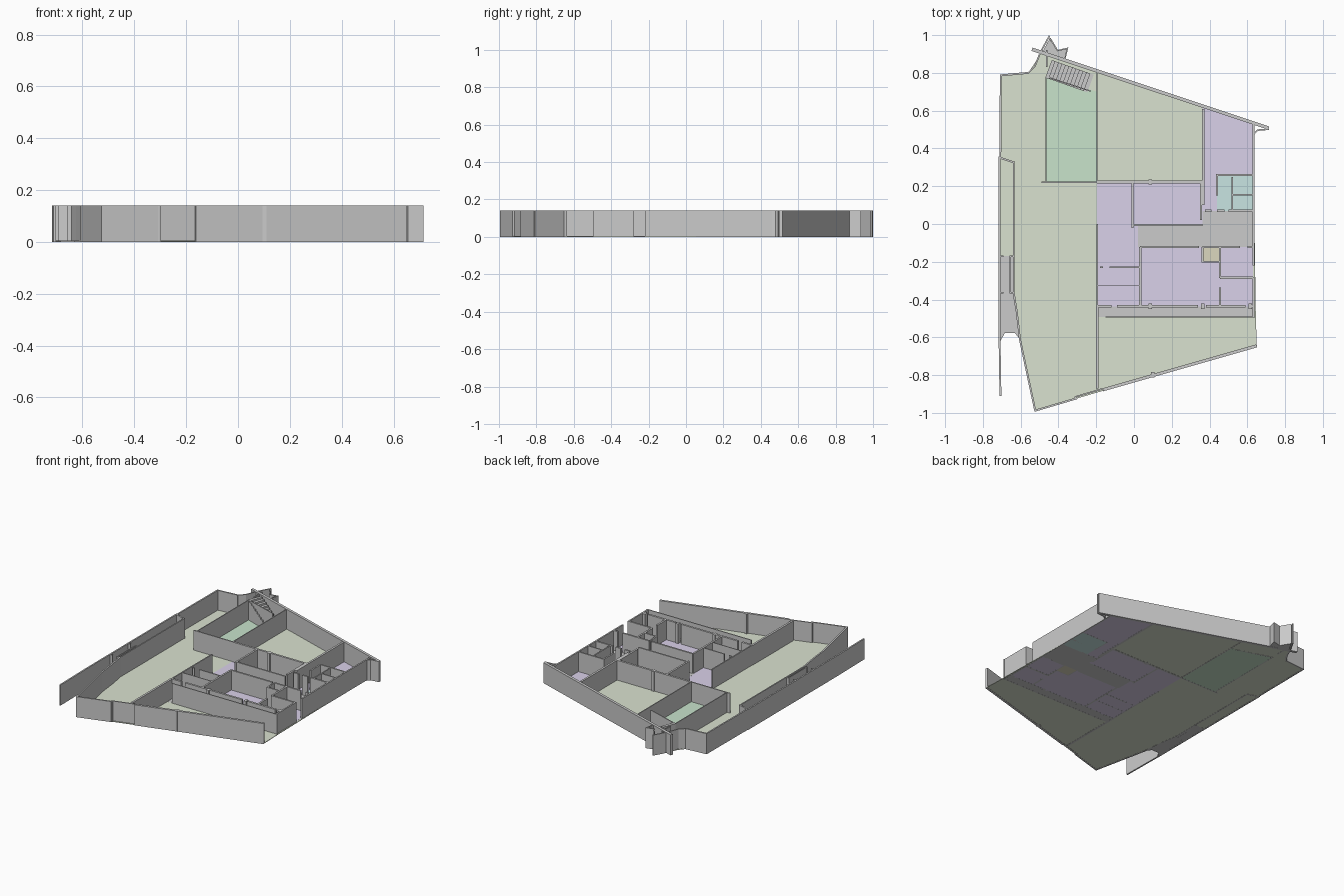
import bpy, bmesh
from mathutils import Vector

if "Cube" in bpy.data.objects:
    bpy.data.objects.remove(bpy.data.objects["Cube"])

H = 0.14                                   # wall height
W, E, N, S = -0.195, 0.63, 0.222, -0.436   # room block limits
CN, CS = -0.006, -0.122                    # corridor sides
A, B, C, D = 0.033, 0.362, 0.455, 0.52     # cross wall positions in x
LX, LI = -0.712, -0.637                    # left passage, outer and inner


def material(name, rgb):
    m = bpy.data.materials.new(name)
    m.diffuse_color = (*rgb, 1)
    m.use_nodes = True
    m.node_tree.nodes["Principled BSDF"].inputs["Base Color"].default_value = m.diffuse_color
    return m


GREEN = material("sage", (0.70, 0.76, 0.63))
MINT = material("mint", (0.58, 0.77, 0.60))
LILAC = material("lilac", (0.70, 0.64, 0.82))
AQUA = material("aqua", (0.58, 0.78, 0.76))
SAND = material("sand", (0.71, 0.68, 0.52))


def prism(name, pts, z0=0.0, z1=H, mat=None):
    """Extrude a flat outline from z0 to z1."""
    bm = bmesh.new()
    face = bm.faces.new([bm.verts.new((x, y, z0)) for x, y in pts])
    new = bmesh.ops.extrude_face_region(bm, geom=[face])["geom"]
    up = [g for g in new if isinstance(g, bmesh.types.BMVert)]
    bmesh.ops.translate(bm, verts=up, vec=(0, 0, z1 - z0))
    bmesh.ops.recalc_face_normals(bm, faces=bm.faces)
    me = bpy.data.meshes.new(name)
    bm.to_mesh(me)
    bm.free()
    if mat:
        me.materials.append(mat)
    bpy.context.collection.objects.link(bpy.data.objects.new(name, me))


def wall(name, pts, t=0.01):
    """Mitred wall of thickness t along a plan path."""
    p = [Vector(q) for q in pts]
    n = [Vector((a.y - b.y, b.x - a.x)).normalized() for a, b in zip(p, p[1:])]
    left, right = [], []
    for i, q in enumerate(p):
        a, b = n[max(i - 1, 0)], n[min(i, len(n) - 1)]
        off = (a + b) * (t / 2 / (1 + a.dot(b)))
        left.append(q + off)
        right.append(q - off)
    prism(name, left + right[::-1])


def wall_x(name, y, spans, t=0.012):
    """Wall pieces along x, with door gaps between the spans."""
    for x0, x1 in spans:
        wall(name, [(x0, y), (x1, y)], t)


def wall_y(name, x, spans, t=0.012):
    for y0, y1 in spans:
        wall(name, [(x, y0), (x, y1)], t)


def rect(x0, y0, x1, y1):
    return [(x0, y0), (x1, y0), (x1, y1), (x0, y1)]


def floor(name, layer, mat, pts):
    """Floor slab; a higher layer wraps thinly over a lower one."""
    d = 0.0005 * layer
    prism(name, pts, 0.001 - d, 0.005 + d, mat)


# Corner points of the site
front_l, front_r = (-0.523, -0.988), (0.65, -0.645)
back_l, back_r = (-0.54, 0.925), (0.713, 0.508)
west_l, west_r = (-0.705, 0.787), (-0.56, 0.80)
inner_path = [front_l, (-0.604, -0.61), (-0.62, -0.47), (LI, -0.365)]

# Floors
floor("hall_floor", 0, GREEN, inner_path + [(LX, -0.365), west_l, west_r, (-0.49, 0.905),
                                            (E, 0.53), (0.645, -0.49), front_r])
floor("stair_room_floor", 1, MINT, [(-0.465, N), (W, N), (W, 0.70), (-0.465, 0.78)])
floor("suite_floor", 1, LILAC, rect(W, S, E, N))
floor("northeast_floor", 1, LILAC, [(B, N), (E, N), (E, 0.53), (B, 0.615)])
floor("corridor_floor", 2, None, rect(0.02, CS, E, CN))
floor("lobby_floor", 2, None, rect(B, CN, E, 0.07))
floor("bath_floor", 2, AQUA, rect(0.44, 0.07, E, 0.26))
floor("closet_floor", 2, SAND, rect(B, -0.2, C, CS))
floor("gallery_floor", 1, None, rect(W, -0.492, E, S))
floor("side_floor", 1, None, rect(LX, -0.365, LI, -0.17))
floor("arch_floor", 1, None, [(LX, -0.365), (LI, -0.365), (-0.604, -0.61), (-0.63, -0.578),
                              (-0.685, -0.578), (LX, -0.63)])
floor("porch_floor", 1, None, [back_l, (-0.37, 0.87), (-0.352, 0.93), (-0.41, 0.92),
                               (-0.447, 0.98), (-0.48, 0.92)])

# Outer walls
wall("back_wall", [back_l, back_r], 0.018)
wall("back_corner_flare", [(E, 0.44), (0.636, 0.48), (0.655, 0.497), (0.715, 0.502)], 0.008)
wall_y("right_wall", 0.632, [(-0.49, -0.28), (-0.22, 0.53)], 0.01)
wall("front_wall", [front_r, (-0.165, -0.878)], 0.016)
wall("front_wall_middle", [(-0.165, -0.872), (-0.31, -0.915), (-0.31, -0.93)], 0.008)
wall("front_left_wall", [(-0.30, -0.922)] + inner_path)
wall("left_wall", [west_r, west_l, (-0.708, 0.35)])
wall("left_outer_wall", [(-0.632, 0.325), (LX, 0.352), (LX, -0.6), (-0.707, -0.91)])
wall_y("left_inner_wall", LI, [(-0.37, 0.33)], 0.008)
wall_y("side_partition", -0.655, [(-0.365, -0.17)], 0.006)
for y in (-0.17, -0.365):
    wall_x("side_return", y, [(LX, -0.69), (-0.66, LI)], 0.008)

# Porch fins at the back left corner
wall("porch_left", [west_r, (-0.525, 0.835), (-0.495, 0.91), (-0.447, 0.997)], 0.008)
wall("porch_right", [(-0.445, 0.985), (-0.405, 0.918), (-0.352, 0.93), (-0.368, 0.865)], 0.007)
wall_y("porch_inner", -0.462, [(0.83, 0.92)], 0.008)

# Staircase along the back wall, climbing to the left
steps = 12
start, along, across = Vector((-0.213, 0.79)), Vector((-0.222, 0.078)), Vector((-0.034, -0.093))
for i in range(steps):
    p, q = start + along * i / steps, start + along * (i + 1) / steps
    prism("stair_step", [p, q, q + across, p + across], 0.005, H * (i + 1) / steps)
wall("stair_side_wall", [(-0.465, 0.78), (-0.228, 0.703)], 0.006)

# North rooms
wall_y("stair_room_wall", -0.465, [(N, 0.78)], 0.006)
wall_y("north_room_west_wall", W, [(N, 0.81)], 0.006)
wall_x("stair_room_front_wall", N, [(-0.49, W)], 0.008)
wall_x("north_room_front_wall", N, [(W, B)], 0.014)
wall_y("north_room_east_wall", 0.367, [(0.10, 0.61)], 0.014)

# Suites around the corridor
wall_y("suite_divider", -0.008, [(-0.02, N)])
wall_x("corridor_north_wall", CN, [(-0.01, B)], 0.01)
wall_y("suite_east_wall", 0.355, [(0.02, N)])
wall_x("corridor_south_wall", CS, [(A, 0.345), (B, 0.56), (0.60, E)])
wall_y("suite_west_wall", W, [(S, 0.0)], 0.008)
wall_y("hall_divider", W, [(-0.872, S)], 0.014)
wall_y("office_west_wall", A, [(S, CS)])
wall_x("cell_wall", -0.23, [(-0.18, -0.165), (-0.13, A)], 0.008)
wall_x("cell_wall_thin", -0.327, [(W, A)], 0.005)
wall("closet_wall", [(B, CS), (B, -0.2), (C, -0.2)])
wall_y("office_east_wall", C, [(S, -0.335), (-0.285, CS)])
wall_x("office_cross_wall", -0.285, [(C, E)])
wall_x("gallery_wall", S, [(W, -0.12), (-0.09, 0.34), (0.38, 0.59), (0.605, E)], 0.014)
wall_x("gallery_screen", -0.492, [(-0.15, 0.64)], 0.006)

# Bathrooms
wall("bath_outer_wall", [(0.44, 0.15), (0.44, 0.26), (E, 0.26)])
wall_x("bath_front_wall", 0.07, [(0.375, 0.41), (0.44, 0.48), (0.50, E)])
wall_y("bath_divider", D, [(0.075, 0.25)], 0.008)
wall_x("bath_cross_wall", 0.155, [(D, E)], 0.008)

# Small columns standing against the walls
for x, y in [(0.085, N), (0.085, S), (0.365, S), (0.615, S), (0.10, -0.798)]:
    prism("column", rect(x - 0.009, y - 0.014, x + 0.009, y + 0.014))
